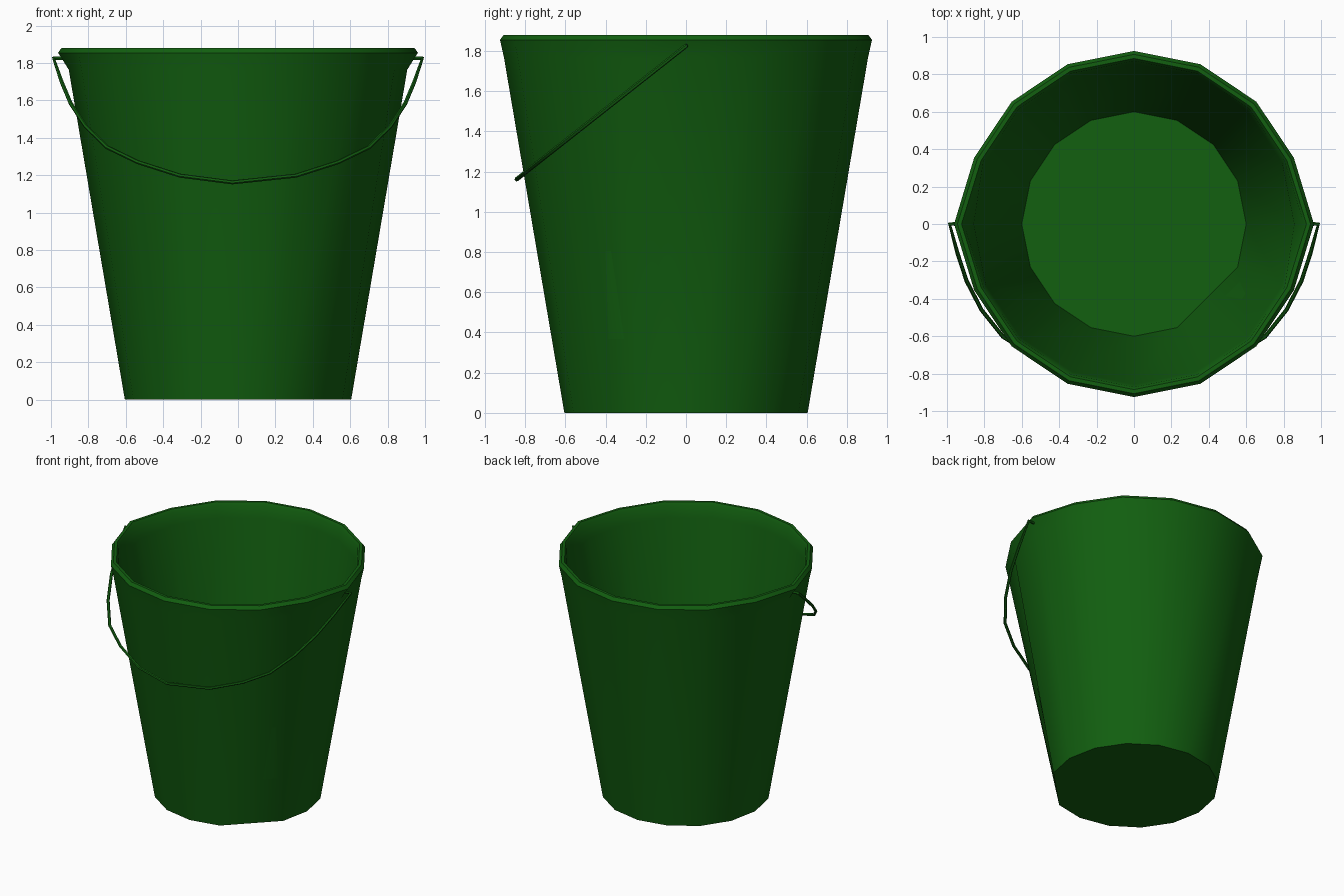
import bpy, bmesh, math

if "Cube" in bpy.data.objects:
    bpy.data.objects.remove(bpy.data.objects["Cube"])

green = bpy.data.materials.new("dark_green")
green.diffuse_color = (0.006, 0.115, 0.005, 1)
green.use_nodes = True
green.node_tree.nodes["Principled BSDF"].inputs["Base Color"].default_value = green.diffuse_color
SIDES = 16

# Bucket body: closed profile of (radius, height, outward pull at the two ears)
profile = [
    (0.605, 0.0, 0), (0.905, 1.765, 0),                     # outer wall
    (0.925, 1.855, 0.037), (0.907, 1.88, 0.037),            # rim
    (0.885, 1.88, 0.037), (0.872, 1.86, 0.037),
    (0.857, 1.765, 0), (0.600, 0.005, 0),                   # inner wall
]
bm = bmesh.new()
rings = []
for r, z, ear in profile:
    ring = []
    for i in range(SIDES):
        a = 2 * math.pi * i / SIDES
        rad = r + (ear if i in (0, SIDES // 2) else 0)
        # one flattened corner at the foot, front right
        if z < 0.1 and i == 14:
            rad *= math.cos(2 * math.pi / SIDES)
        ring.append(bm.verts.new((rad * math.cos(a), rad * math.sin(a), z)))
    rings.append(ring)
for lo, hi in zip(rings, rings[1:]):
    for i in range(SIDES):
        j = (i + 1) % SIDES
        bm.faces.new((lo[i], lo[j], hi[j], hi[i]))
bm.faces.new(rings[0][::-1])     # underside
bm.faces.new(rings[-1])          # inside floor
bmesh.ops.recalc_face_normals(bm, faces=bm.faces)
mesh = bpy.data.meshes.new("bucket_body")
bm.to_mesh(mesh)
bm.free()
body = bpy.data.objects.new("bucket_body", mesh)
bpy.context.collection.objects.link(body)
mesh.materials.append(green)

# Wire handle: hangs forward in a tilted plane, hooked into the ears
half = [(0.93, 1.825), (0.986, 1.825), (0.943, 1.70), (0.895, 1.585),
        (0.815, 1.463), (0.70, 1.35), (0.535, 1.27), (0.31, 1.198)]
path = [(-x, z) for x, z in half] + [(-0.03, 1.162)] + half[::-1]
curve = bpy.data.curves.new("handle", "CURVE")
curve.dimensions = "3D"
curve.bevel_depth = 0.011
curve.bevel_resolution = 1
curve.use_fill_caps = True
spline = curve.splines.new("POLY")
spline.points.add(len(path) - 1)
for p, (x, z) in zip(spline.points, path):
    p.co = (x, -(1.825 - z) * 1.27, z, 1)
handle = bpy.data.objects.new("handle", curve)
bpy.context.collection.objects.link(handle)
curve.materials.append(green)

# Convert the handle to a mesh and smooth both parts, keeping sharp edges
bpy.ops.object.select_all(action="DESELECT")
handle.select_set(True)
bpy.context.view_layer.objects.active = handle
bpy.ops.object.convert(target="MESH")
body.select_set(True)
bpy.context.view_layer.objects.active = body
bpy.ops.object.shade_smooth_by_angle(angle=math.radians(35))
